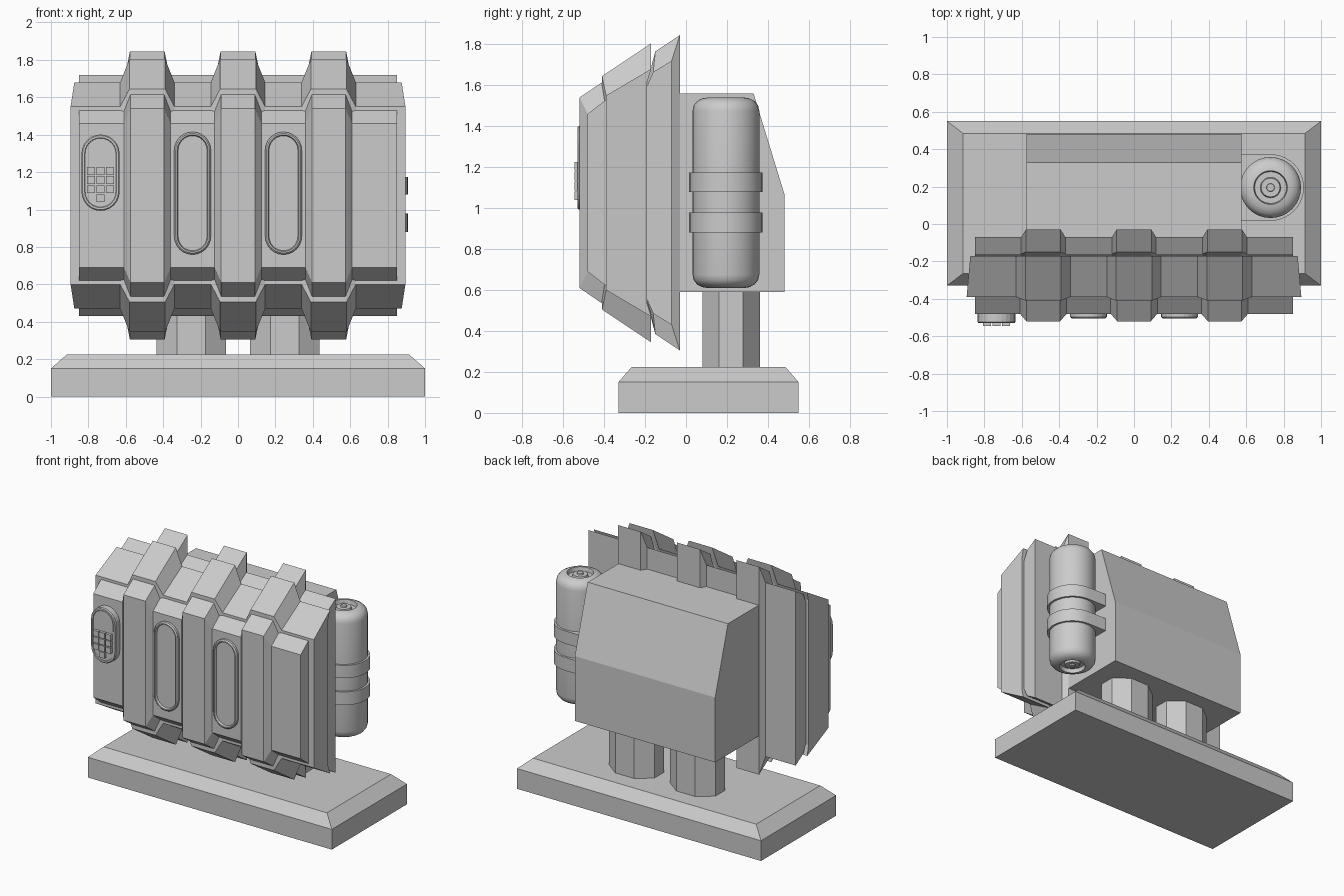
import bpy, bmesh
from math import sin, cos, pi

if "Cube" in bpy.data.objects:
    bpy.data.objects.remove(bpy.data.objects["Cube"])

ZC = 1.075  # mid height of the armoured front


def loft(name, rings, smooth=False):
    """Bridge equal-length closed rings and cap both ends."""
    bm = bmesh.new()
    vr = [[bm.verts.new(p) for p in r] for r in rings]
    n = len(vr[0])
    for a, b in zip(vr, vr[1:]):
        for i in range(n):
            j = (i + 1) % n
            bm.faces.new((a[i], a[j], b[j], b[i]))
    bm.faces.new(vr[0][::-1])
    bm.faces.new(vr[-1])
    bmesh.ops.recalc_face_normals(bm, faces=bm.faces)
    me = bpy.data.meshes.new(name)
    bm.to_mesh(me)
    bm.free()
    ob = bpy.data.objects.new(name, me)
    bpy.context.collection.objects.link(ob)
    if smooth:
        bpy.context.view_layer.objects.active = ob
        ob.select_set(True)
        bpy.ops.object.shade_smooth_by_angle(angle=0.6)
        ob.select_set(False)
    return ob


def rect(x, y0, y1, z):
    return [(-x, y0, z), (x, y0, z), (x, y1, z), (-x, y1, z)]


def circle(cx, cy, z, rx, ry, n, off=0.0):
    return [(cx + rx * cos(2 * pi * (i + off) / n), cy + ry * sin(2 * pi * (i + off) / n), z)
            for i in range(n)]


def box(name, x, y, z, sx, sy, sz):
    loft(name, [[(x + a * sx / 2, yy, z + b * sz / 2) for a, b in ((-1, -1), (1, -1), (1, 1), (-1, 1))]
                for yy in (y - sy / 2, y + sy / 2)])


def capsule(cx, cz, half, r, y, n=12):
    """Upright stadium outline in the xz plane."""
    pts = []
    for s in (1, -1):
        for i in range(n + 1):
            a = pi * i / n
            pts.append((cx + s * r * cos(a), y, cz + s * (half + r * sin(a))))
    return pts


def corrugated(name, panel, rib, top, base, ends):
    """Sweep a mirrored (y, height) profile along x, swelling at three ribs."""
    def full(half):
        return [(y, ZC + h) for y, h in half] + [(y, ZC - h) for y, h in reversed(half)]
    p, r = full(panel), full(rib)
    ex = ends + ends[::-1]
    rings = [[(-x, y, z) for x, (y, z) in zip(ex, p)]]
    for c in (-0.485, 0, 0.485):
        for dx, prof in ((-base, p), (-top, r), (top, r), (base, p)):
            rings.append([(c + dx, y, z) for y, z in prof])
    rings.append([(x, y, z) for x, (y, z) in zip(ex, p)])
    loft(name, rings)


# Base plinth and support columns
loft("base", [rect(1, -.33, .55, 0), rect(1, -.33, .55, .15), rect(.915, -.265, .485, .225)])
for s, side in ((-1, "left"), (1, "right")):
    loft("column_" + side, [circle(s * .25, .22, z, .2, .152, 8, .5) for z in (.2, .62)])

# Rear housing
side = [(-.08, .59), (.48, .59), (.48, 1.07), (.33, 1.56), (-.08, 1.56)]
loft("rear_housing", [[(x, y, z) for y, z in side] for x in (-.575, .575)])

# Three layers of ribbed armour
corrugated("front_armour",
           [(-.30, .455), (-.39, .455), (-.48, .385)],
           [(-.30, .54), (-.41, .54), (-.52, .465)], .09, .125, [.85] * 3)
corrugated("middle_armour",
           [(-.19, .54), (-.17, .605), (-.39, .475)],
           [(-.19, .60), (-.17, .73), (-.41, .57)], .095, .145, [.87, .875, .895])
corrugated("back_armour",
           [(-.07, .645), (-.16, .59), (-.20, .50)],
           [(-.03, .77), (-.15, .69), (-.175, .58)], .093, .118, [.85] * 3)

# Side tank with recessed ends and a centre valve
TX, TY = .73, .195
half = [(.163, .40), (.157, .427), (.14, .448), (.115, .461), (.09, .465),
        (.085, .435), (.055, .435), (.05, .455), (.022, .455), (.02, .465)]
prof = [(r, -h) for r, h in reversed(half)] + half
loft("tank", [circle(TX, TY, ZC + h, r, r, 32) for r, h in prof], True)

# Straps holding the tank to the housing
for i, (z0, z1) in enumerate(((.88, .978), (1.08, 1.175))):
    arc = [(TX + .178 * cos(a), TY + .178 * sin(a))
           for a in (pi * (-.5 + k / 20) for k in range(21))]
    outline = [(.56, .015)] + arc + [(.56, .375)]
    loft("tank_strap_%d" % i, [[(x, y, z) for x, y in outline] for z in (z0, z1)], True)

# Recessed oval windows
for s, side in ((-1, "left"), (1, "right")):
    loft("window_" + side, [capsule(s * .243, 1.087, .23, r, y) for r, y in
                            ((.098, -.46), (.098, -.497), (.09, -.505), (.082, -.505), (.077, -.49))])

# Keypad: plate, screen and buttons
KX = -.735
loft("keypad", [capsule(KX, 1.197, .102, r, y) for r, y in
                ((.102, -.46), (.102, -.523), (.096, -.53), (.085, -.53), (.082, -.524))])
screen = [(KX + .08 * cos(pi * i / 12), 1.30 + .08 * sin(pi * i / 12)) for i in range(13)]
screen += [(KX - .08, 1.245), (KX + .08, 1.245)]
loft("keypad_screen", [[(x, y, z) for x, z in screen] for y in (-.51, -.529)])
keys = [(c, z) for z in (1.205, 1.157, 1.108) for c in (-1, 0, 1)] + [(0, 1.06)]
for i, (c, z) in enumerate(keys):
    box("key_%d" % i, KX + c * .05, -.53, z, .043, .03, .042)
